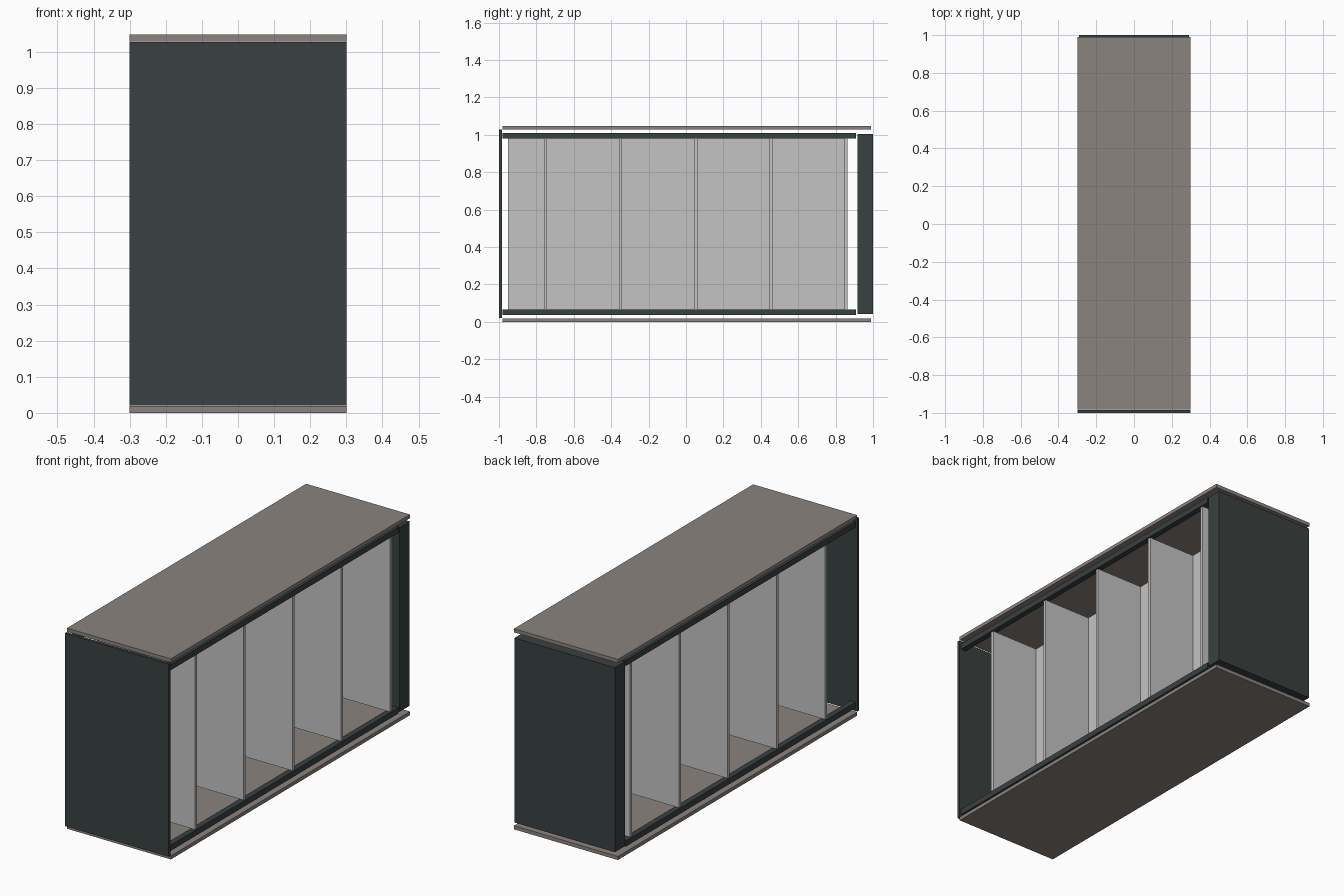
import bpy

cube = bpy.data.objects.get("Cube")
if cube:
    bpy.data.objects.remove(cube, do_unlink=True)


def material(name, rgb):
    m = bpy.data.materials.new(name)
    m.use_nodes = True
    m.diffuse_color = (*rgb, 1)
    bsdf = next(n for n in m.node_tree.nodes if n.type == 'BSDF_PRINCIPLED')
    bsdf.inputs["Base Color"].default_value = (*rgb, 1)
    return m


taupe = material("taupe", (0.26, 0.23, 0.21))
charcoal = material("charcoal", (0.041, 0.052, 0.051))
light_grey = material("light grey", (0.55, 0.55, 0.55))


def box(name, mat, x, y, z):
    """Box spanning the (min, max) pairs on each axis."""
    bpy.ops.mesh.primitive_cube_add(size=1)
    ob = bpy.context.object
    ob.name = name
    ob.location = [(a + b) / 2 for a, b in (x, y, z)]
    ob.scale = [b - a for a, b in (x, y, z)]
    bpy.ops.object.transform_apply(location=False, rotation=False, scale=True)
    ob.data.materials.append(mat)
    return ob


height = 1.047
board = 0.019
inner = (0.067, height - 0.067)

# Top and bottom boards
for name, z in (("bottom_board", 0), ("top_board", height - board)):
    box(name, taupe, (-0.3, 0.3), (-0.982, 0.99), (z, z + board))

# End panels: thin front, thick back
box("front_panel", charcoal, (-0.3, 0.3), (-1, -0.984), (0.021, height - 0.02))
box("back_panel", charcoal, (-0.29, 0.29), (0.918, 1), (0.042, height - 0.042))

# Long rails along both sides, top and bottom
for side, s in (("left", 1), ("right", -1)):
    x = sorted((s * 0.26, s * 0.29))
    for level, z in (("bottom", inner[0] - 0.03), ("top", inner[1])):
        box(f"{level}_{side}_rail", charcoal, x, (-0.982, 0.91), (z, z + 0.03))

# Cross dividers
for i in range(5):
    y = -0.752 + i * 0.402
    box(f"divider_{i + 1}", light_grey, (-0.283, 0.283), (y - 0.0085, y + 0.0085), inner)

# Lengthwise middle panel
box("middle_panel", light_grey, (-0.008, 0.008), (-0.953, 0.863), inner)
